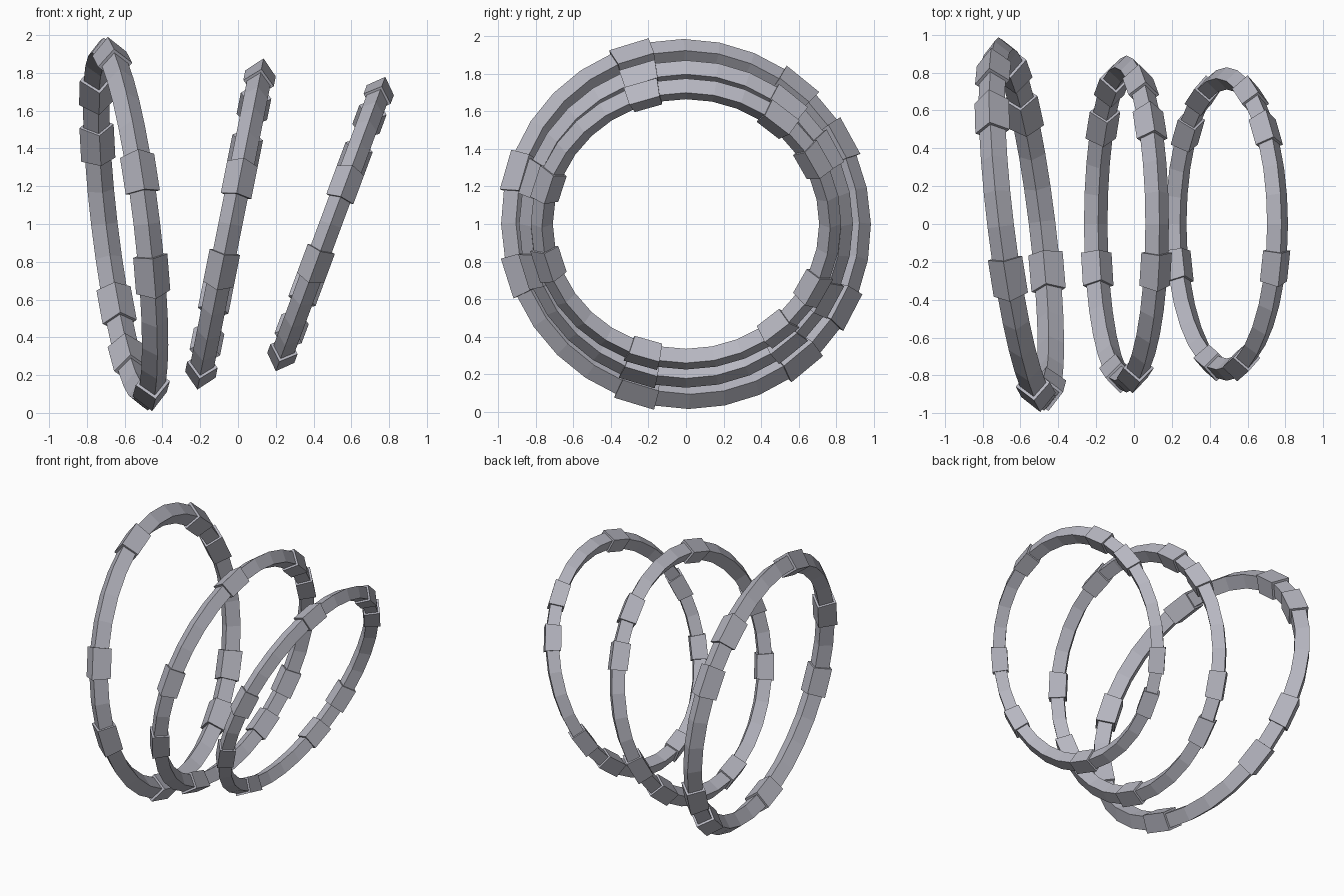
import bpy
import bmesh
from math import sin, cos, radians, tau
from mathutils import Matrix

cube = bpy.data.objects.get("Cube")
if cube:
    bpy.data.objects.remove(cube)

metal = bpy.data.materials.new("cool_grey_metal")
metal.use_nodes = True
colour = (0.47, 0.47, 0.53, 1)
metal.diffuse_color = colour
metal.node_tree.nodes["Principled BSDF"].inputs["Base Color"].default_value = colour

SEGMENTS = 32
STEP = tau / SEGMENTS
CLASP_SLOTS = (2, 4, 9, 14, 17, 22, 27, 29)


def section(bm, radius, half, angle):
    """Diamond cross-section of a ring standing in the YZ plane."""
    verts = []
    for across, out in ((0, half), (half, 0), (0, -half), (-half, 0)):
        r = radius + out
        verts.append(bm.verts.new((across, r * cos(angle), r * sin(angle))))
    return verts


def bridge(bm, a, b):
    for i in range(4):
        j = (i + 1) % 4
        bm.faces.new((a[i], a[j], b[j], b[i]))


def finish(bm, name, matrix):
    bmesh.ops.recalc_face_normals(bm, faces=bm.faces)
    mesh = bpy.data.meshes.new(name)
    bm.to_mesh(mesh)
    bm.free()
    mesh.materials.append(metal)
    obj = bpy.data.objects.new(name, mesh)
    bpy.context.collection.objects.link(obj)
    obj.matrix_world = matrix


def make_ring(name, radius, x, tilt, yaw):
    half = radius * 0.0765
    matrix = (Matrix.Translation((x, 0, 1)) @ Matrix.Rotation(radians(yaw), 4, "Z")
              @ Matrix.Rotation(radians(tilt), 4, "Y"))
    # Hoop
    bm = bmesh.new()
    loops = [section(bm, radius, half, i * STEP) for i in range(SEGMENTS)]
    for i in range(SEGMENTS):
        bridge(bm, loops[i], loops[(i + 1) % SEGMENTS])
    finish(bm, name + "_hoop", matrix)
    # Raised clasps, each covering one hoop segment
    bm = bmesh.new()
    for slot in CLASP_SLOTS:
        mid = (slot + 0.5) * STEP
        a, b = (section(bm, radius, half * 1.3, mid + s * STEP * 0.56) for s in (-1, 1))
        bridge(bm, a, b)
        bm.faces.new(a)
        bm.faces.new(b)
    finish(bm, name + "_clasps", matrix)


make_ring("large_ring", 0.923, -0.595, -6.8, 7)
make_ring("middle_ring", 0.827, -0.04, 11.3, 0)
make_ring("small_ring", 0.769, 0.49, 20.4, 0)
